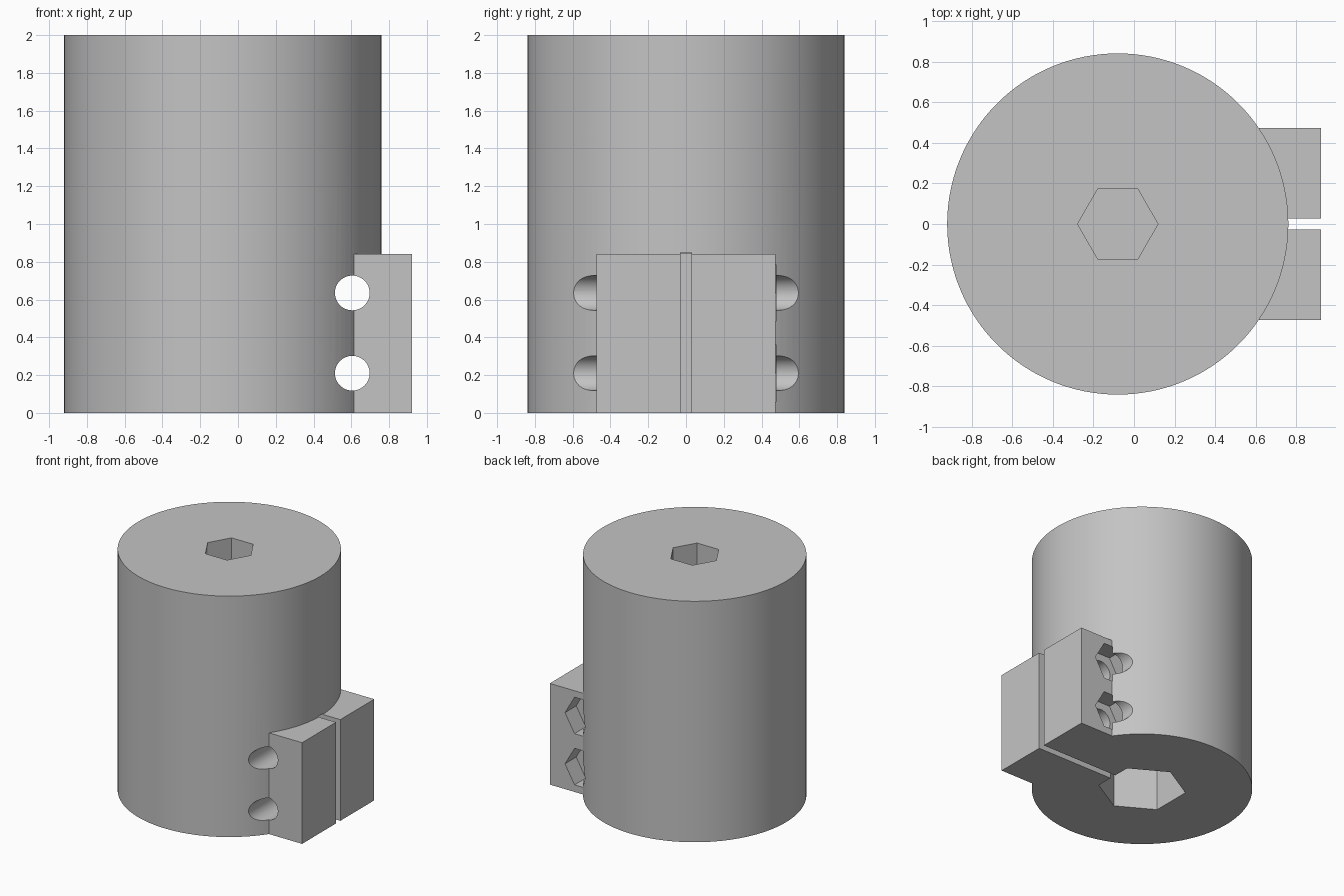
import bpy, math
from mathutils import Matrix, Vector

cube = bpy.data.objects.get("Cube")
if cube:
    bpy.data.objects.remove(cube, do_unlink=True)

AXIS_X = -0.08        # centre of the round body
RADIUS = 0.84
CLAMP_H = 0.84
HOLE_X = 0.605

grey = bpy.data.materials.new("light_grey")
grey.use_nodes = True
grey.diffuse_color = (0.55, 0.55, 0.55, 1)
grey.node_tree.nodes["Principled BSDF"].inputs["Base Color"].default_value = (0.55, 0.55, 0.55, 1)


def prism(name, sides, radius, start, end, turn=0.0):
    """Regular prism or cylinder between two points, turned about its axis."""
    a, b = Vector(start), Vector(end)
    d = b - a
    bpy.ops.mesh.primitive_cylinder_add(vertices=sides, radius=radius, depth=d.length)
    ob = bpy.context.object
    ob.name = name
    rot = d.to_track_quat('Z', 'X').to_matrix().to_4x4() if abs(d.z) < 1e-6 else Matrix()
    ob.data.transform(Matrix.Translation((a + b) / 2) @ rot @ Matrix.Rotation(turn, 4, 'Z'))
    return ob


def box(name, low, high):
    lo, hi = Vector(low), Vector(high)
    bpy.ops.mesh.primitive_cube_add(size=1)
    ob = bpy.context.object
    ob.name = name
    ob.data.transform(Matrix.Translation((lo + hi) / 2) @ Matrix.Diagonal((*(hi - lo), 1)))
    return ob


def combine(target, tool, operation):
    mod = target.modifiers.new(tool.name, 'BOOLEAN')
    mod.operation = operation
    mod.solver = 'EXACT'
    mod.object = tool
    bpy.context.view_layer.objects.active = target
    bpy.ops.object.modifier_apply(modifier=mod.name)
    bpy.data.objects.remove(tool, do_unlink=True)


# Round body with the clamp block merged into its side
body = prism("clamp_body", 128, RADIUS, (AXIS_X, 0, 0), (AXIS_X, 0, 2))
block = box("clamp_block", (0.3, -0.473, 0), (0.92, 0.473, CLAMP_H))
combine(body, block, 'UNION')

# Hexagonal drive socket in the top
combine(body, prism("drive_socket", 6, 0.198, (AXIS_X, 0, 1.2), (AXIS_X, 0, 2.1),
                    math.pi / 6), 'DIFFERENCE')

# Larger hexagonal bore in the bottom, and the slit that opens it
combine(body, prism("shaft_bore", 6, 0.335, (AXIS_X, 0, -0.1), (AXIS_X, 0, 0.845)), 'DIFFERENCE')
combine(body, box("clamp_slit", (AXIS_X, -0.028, -0.1), (1.1, 0.028, 0.848)), 'DIFFERENCE')

# Two cross bolt holes, each with a hexagonal nut pocket at the back
for z in (0.21, 0.635):
    combine(body, prism("bolt_hole", 48, 0.092, (HOLE_X, -1, z), (HOLE_X, 1, z)), 'DIFFERENCE')
    pocket = prism("nut_pocket", 6, 0.175, (0, 0, -0.075), (0, 0, 0.075), math.pi / 6)
    pocket.data.transform(Matrix.Rotation(math.pi / 2, 4, 'X'))
    pocket.data.transform(Matrix.Translation((HOLE_X, 0.401, z)))
    combine(body, pocket, 'DIFFERENCE')

# Colour and shading
body.data.materials.clear()
body.data.materials.append(grey)
for p in body.data.polygons:
    p.material_index = 0
bpy.ops.object.select_all(action='DESELECT')
body.select_set(True)
bpy.context.view_layer.objects.active = body
bpy.ops.object.shade_smooth_by_angle(angle=math.radians(25))
